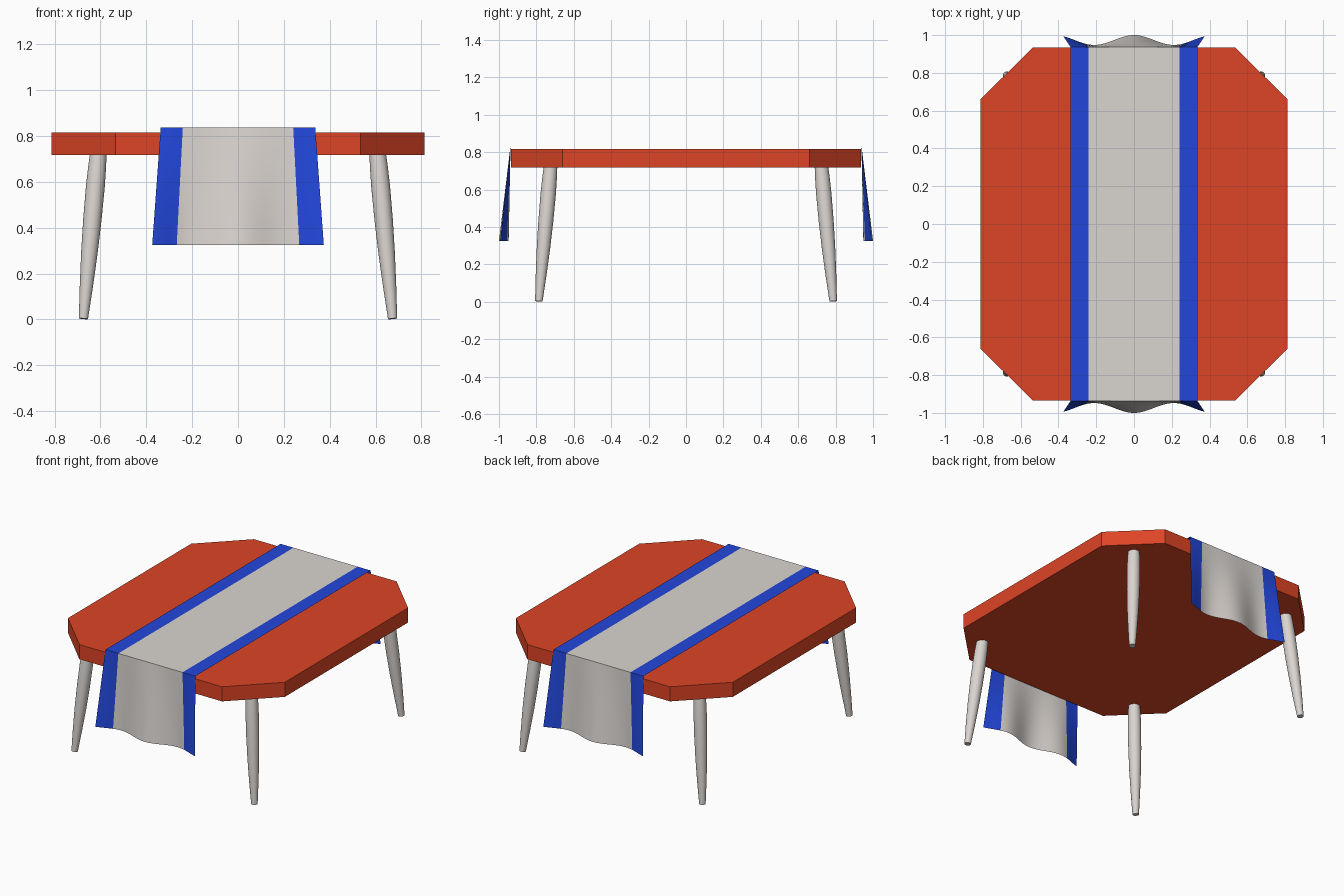
import bpy
import bmesh
import math
from mathutils import Vector

cube = bpy.data.objects.get("Cube")
if cube:
    bpy.data.objects.remove(cube, do_unlink=True)


def material(name, rgb):
    mat = bpy.data.materials.new(name)
    mat.use_nodes = True
    mat.diffuse_color = (*rgb, 1)
    mat.node_tree.nodes["Principled BSDF"].inputs["Base Color"].default_value = (*rgb, 1)
    return mat


RED = material("red_orange", (0.73, 0.058, 0.019))
GREY = material("warm_grey", (0.70, 0.66, 0.63))
BLUE = material("blue", (0.016, 0.062, 0.70))


def finish(bm, name, mats, smooth=False):
    mesh = bpy.data.meshes.new(name)
    bm.to_mesh(mesh)
    bm.free()
    for mat in mats:
        mesh.materials.append(mat)
    obj = bpy.data.objects.new(name, mesh)
    bpy.context.collection.objects.link(obj)
    if smooth:
        bpy.ops.object.select_all(action="DESELECT")
        obj.select_set(True)
        bpy.context.view_layer.objects.active = obj
        bpy.ops.object.shade_smooth_by_angle(angle=math.radians(35))
    return obj


# Table top: a rectangle with cut corners, extruded upward
TOP, BOTTOM = 0.816, 0.717
corner = [(0.813, 0.66), (0.535, 0.935)]
outline = []
for sx, sy in ((1, 1), (-1, 1), (-1, -1), (1, -1)):
    points = corner if sx * sy > 0 else corner[::-1]
    outline += [(sx * x, sy * y) for x, y in points]
bm = bmesh.new()
face = bm.faces.new([bm.verts.new((x, y, BOTTOM)) for x, y in outline])
raised = bmesh.ops.extrude_face_region(bm, geom=[face])["geom"]
bmesh.ops.translate(bm, vec=(0, 0, TOP - BOTTOM),
                    verts=[v for v in raised if isinstance(v, bmesh.types.BMVert)])
bmesh.ops.recalc_face_normals(bm, faces=bm.faces)
finish(bm, "table_top", [RED])


# Legs: round tapered profiles along an outward splayed axis
def leg(name, sx, sy):
    foot = Vector((sx * 0.674, sy * 0.787, 0.003))
    head = Vector((sx * 0.609, sy * 0.724, 0.722))
    turn = (head - foot).to_track_quat("Z", "Y")
    sides = 24
    bm = bmesh.new()
    rings = []
    for t, r in ((0, 0.02), (0.2, 0.029), (0.4, 0.036), (0.6, 0.040),
                 (0.8, 0.041), (0.92, 0.039), (1, 0.036)):
        centre = foot.lerp(head, t)
        angles = [math.tau * i / sides for i in range(sides)]
        rings.append([bm.verts.new(centre + turn @ Vector((r * math.cos(a), r * math.sin(a), 0)))
                      for a in angles])
    for low, high in zip(rings, rings[1:]):
        for i in range(sides):
            j = (i + 1) % sides
            bm.faces.new((low[i], low[j], high[j], high[i]))
    bm.faces.new(rings[0][::-1])
    bm.faces.new(rings[-1])
    finish(bm, name, [GREY], True)


for end, sy in (("front", -1), ("back", 1)):
    for side, sx in (("left", 1), ("right", -1)):
        leg(f"{end}_{side}_leg", sx, sy)

# Cloth runner: flat strip with a flared, wavy flap hanging at each end
COLUMNS, ROWS, STRIPE = 56, 6, 8
CLOTH_TOP, HEM = 0.836, 0.325


def cloth_point(u, drop, sy):
    x = u * (0.337 + 0.037 * drop)
    wave = 0.974 + 0.026 * math.cos(math.tau * u * 0.374 / 0.42)
    y = 0.938 + (wave - 0.938) * drop
    return x, sy * y, CLOTH_TOP + (HEM - CLOTH_TOP) * drop


stations = [(1 - k / ROWS, -1) for k in range(ROWS + 1)] + [(k / ROWS, 1) for k in range(ROWS + 1)]
bm = bmesh.new()
grid = [[bm.verts.new(cloth_point(2 * c / COLUMNS - 1, drop, sy)) for c in range(COLUMNS + 1)]
        for drop, sy in stations]
for a, b in zip(grid, grid[1:]):
    for c in range(COLUMNS):
        face = bm.faces.new((a[c], a[c + 1], b[c + 1], b[c]))
        face.material_index = int(c < STRIPE or c >= COLUMNS - STRIPE)
finish(bm, "table_runner", [GREY, BLUE], True)
